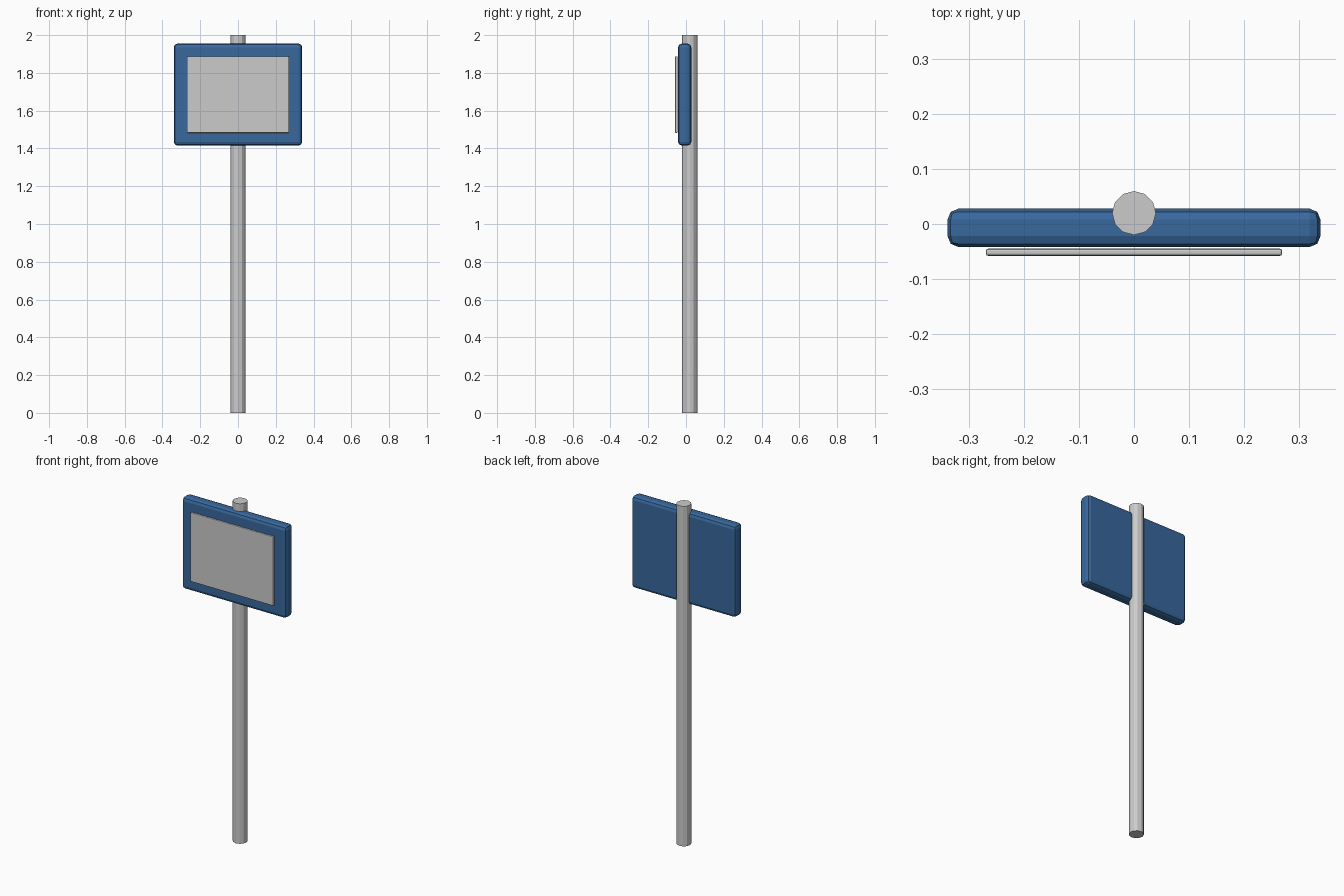
import bpy
from math import radians

if "Cube" in bpy.data.objects:
    bpy.data.objects.remove(bpy.data.objects["Cube"])


def slab(name, size, loc, bevel):
    """Box with softly rounded edges."""
    bpy.ops.mesh.primitive_cube_add(size=1, location=loc)
    ob = bpy.context.object
    ob.name = name
    ob.scale = size
    bpy.ops.object.transform_apply(location=False, rotation=False, scale=True)
    mod = ob.modifiers.new("rounded_edges", 'BEVEL')
    mod.width = bevel
    mod.segments = 2
    mod.limit_method = 'ANGLE'
    return ob


# Post: 12-sided, slightly behind the panel
bpy.ops.mesh.primitive_cylinder_add(vertices=12, radius=0.04, depth=2.0,
                                    location=(0, 0.02, 1.0))
bpy.context.object.name = "post"

# Blue sign panel
blue = bpy.data.materials.new("blue_paint")
blue.diffuse_color = (0.04, 0.14, 0.34, 1)
blue.use_nodes = True
blue.node_tree.nodes["Principled BSDF"].inputs["Base Color"].default_value = blue.diffuse_color
panel = slab("sign_panel", (0.68, 0.07, 0.54), (0, -0.007, 1.685), 0.02)
panel.data.materials.append(blue)

# Thin grey display plate just proud of the panel face
slab("display_plate", (0.54, 0.013, 0.406), (0, -0.0515, 1.685), 0.004)
